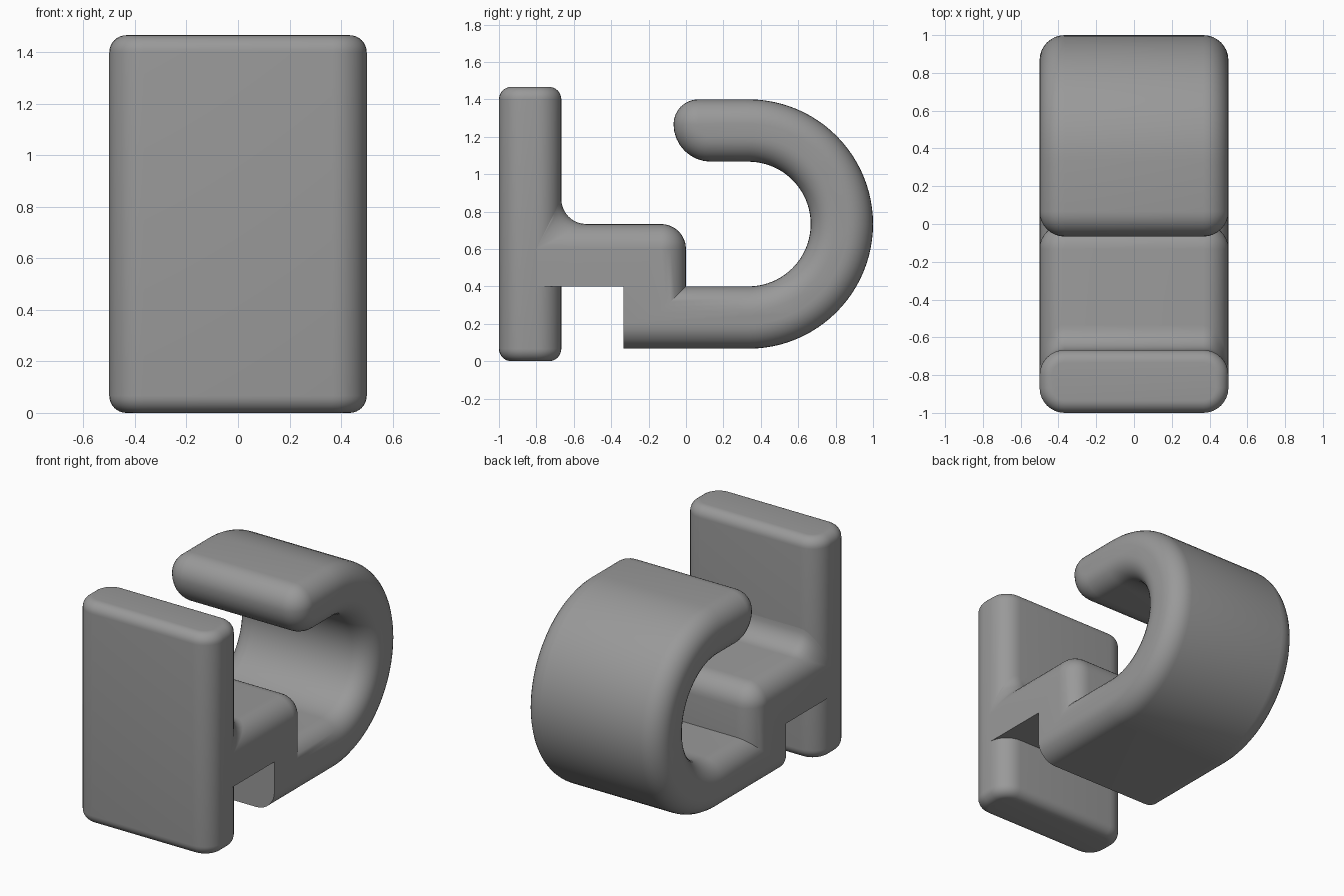
import bpy, bmesh
from math import sin, cos, pi, radians

if "Cube" in bpy.data.objects:
    bpy.data.objects.remove(bpy.data.objects["Cube"])

grey = bpy.data.materials.new("mid grey")
grey.diffuse_color = (0.32, 0.32, 0.32, 1)
grey.use_nodes = True
grey.node_tree.nodes["Principled BSDF"].inputs["Base Color"].default_value = grey.diffuse_color

T = 1 / 3      # wall thickness
R = 0.4 / 3    # large edge radius
S = 0.2 / 3    # small edge radius
W = 0.5        # half width


def arc(cx, cy, r, a0, a1, n=8):
    """Points on an arc, angles in degrees."""
    return [(cx + r * cos(radians(a0 + (a1 - a0) * i / n)),
             cy + r * sin(radians(a0 + (a1 - a0) * i / n))) for i in range(n + 1)]


def loft(name, rings):
    """Skin a stack of equal-length closed rings and cap both ends."""
    bm = bmesh.new()
    loops = [[bm.verts.new(p) for p in ring] for ring in rings]
    n = len(loops[0])
    for a, b in zip(loops, loops[1:]):
        for i in range(n):
            j = (i + 1) % n
            bm.faces.new((a[i], a[j], b[j], b[i]))
    bm.faces.new(loops[0][::-1])
    bm.faces.new(loops[-1])
    bmesh.ops.remove_doubles(bm, verts=bm.verts, dist=1e-5)
    bmesh.ops.recalc_face_normals(bm, faces=bm.faces)
    mesh = bpy.data.meshes.new(name)
    bm.to_mesh(mesh)
    bm.free()
    mesh.materials.append(grey)
    obj = bpy.data.objects.new(name, mesh)
    bpy.context.collection.objects.link(obj)
    bpy.ops.object.select_all(action='DESELECT')
    obj.select_set(True)
    bpy.context.view_layer.objects.active = obj
    bpy.ops.object.shade_smooth_by_angle(angle=radians(30))
    return obj


def rounded_levels(half, r, n=8):
    """(position, inset, angle) for each level of a slab with rounded rims."""
    angles = [pi / 2 * i / n for i in range(n + 1)]
    upper = [(half - r + r * sin(t), r * (1 - cos(t)), t) for t in angles]
    return [(-p, d, t) for p, d, t in reversed(upper)] + upper


def plate_outline(e):
    """Plan of the plate, inset by e."""
    r, x = R - e, W - R
    back, front = -1 + T - R, -1 + R
    return (arc(x, back, r, 0, 90) + arc(-x, back, r, 90, 180)
            + arc(-x, front, r, 180, 270) + arc(x, front, r, 270, 360))


def hook_outline(d, t):
    """Side profile (y, z) of hook and arm, inset by d on the rounded edges."""
    f = R * cos(t)              # blend into the plate fades out at the sides
    tip = -S
    pts = [(-T, S + d)]
    pts += arc(T, 2.2 / 3, 2 * T - d, -90, 90, 48)               # outer curve
    pts += arc(tip + R, 1.4 - R, R - d, 90, 180)                 # tip, upper
    pts += arc(tip + 0.2, 1.4 - T + 0.2, 0.2 - d, 180, 270)      # tip, lower
    pts += arc(T, 2.2 / 3, T + d, 90, -90, 48)                   # inner curve
    pts += [(-d, 0.4 - d)]                                       # mitred corner
    pts += arc(-R, 2.2 / 3 - R, R - d, 0, 90)                    # arm end
    pts += arc(-1 + T - d + f, 2.2 / 3 - d + f, f, 270, 180)     # blend to plate
    pts += [(-0.805, 2.2 / 3 - d + f), (-0.805, 0.4), (-T, 0.4)]
    return pts


# Upright front plate
H = 1.4 + S
loft("front_plate", [[(x, y, H / 2 + z) for x, y in plate_outline(e)]
                     for z, e, t in rounded_levels(H / 2, S)])

# Arm and curved hook in one piece
loft("arm_and_hook", [[(x, y, z) for y, z in hook_outline(d, t)]
                      for x, d, t in rounded_levels(W, R)])
